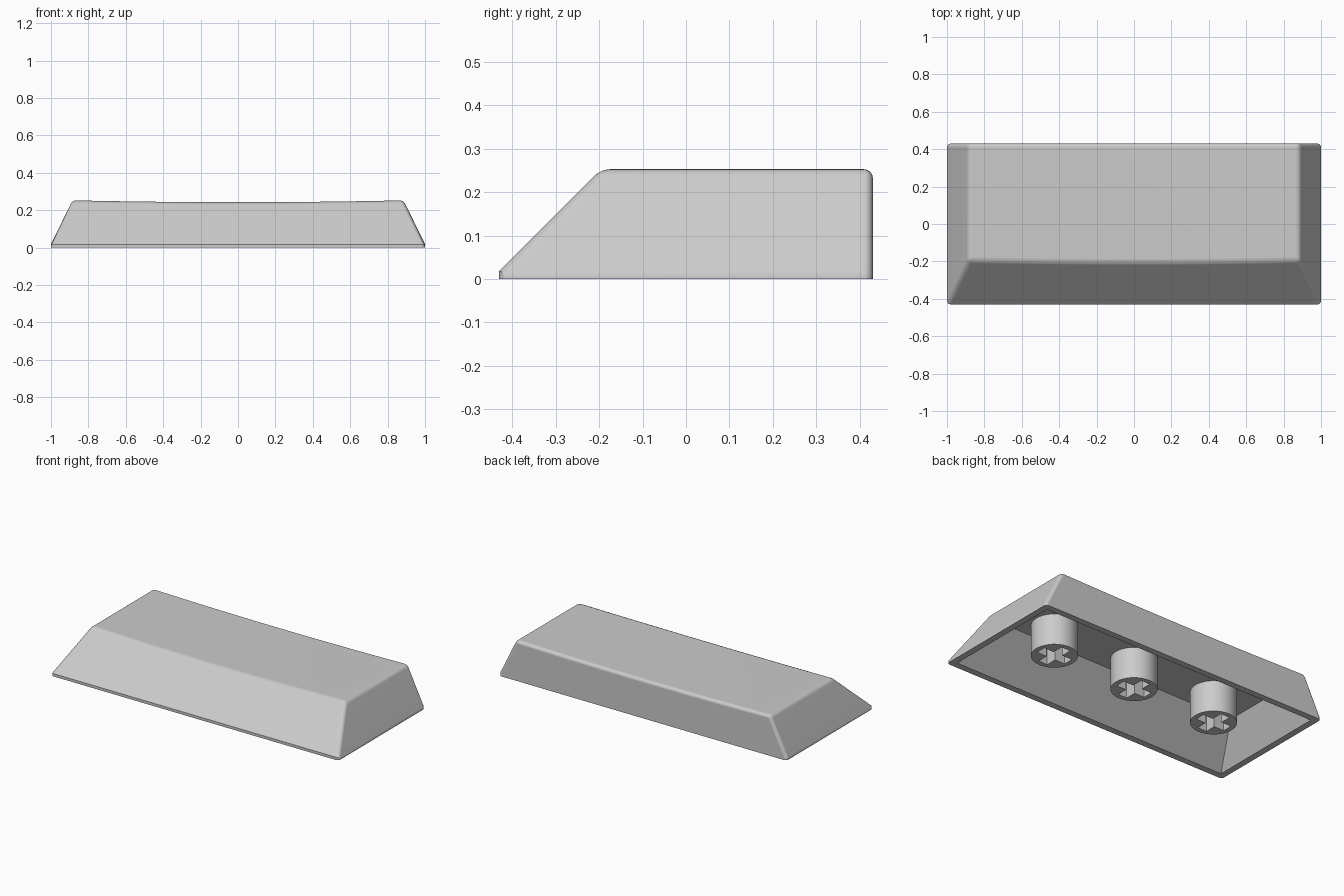
import bpy
import bmesh
import math

cube = bpy.data.objects.get("Cube")
if cube:
    bpy.data.objects.remove(cube)

# Single plastic colour
plastic = bpy.data.materials.new("light grey plastic")
plastic.use_nodes = True
grey = (0.6, 0.6, 0.6, 1)
plastic.diffuse_color = grey
plastic.node_tree.nodes["Principled BSDF"].inputs["Base Color"].default_value = grey

FRONT, BACK, HALF = -0.43, 0.43, 1.0
LIP, TOP, TOP_HALF, DISH = 0.018, 0.253, 0.885, 0.01
WALL, CEILING = 0.04, 0.21
STEM_R, STEM_GAP, STEM_Z = 0.131, 0.579, 0.015


def add_object(name, bm):
    bmesh.ops.recalc_face_normals(bm, faces=bm.faces)
    mesh = bpy.data.meshes.new(name)
    bm.to_mesh(mesh)
    bm.free()
    mesh.materials.append(plastic)
    obj = bpy.data.objects.new(name, mesh)
    bpy.context.collection.objects.link(obj)
    return obj


def activate(obj):
    bpy.ops.object.select_all(action='DESELECT')
    obj.select_set(True)
    bpy.context.view_layer.objects.active = obj


def loft(lower, upper):
    """Closed solid between two matching rings of points."""
    bm = bmesh.new()
    a = [bm.verts.new(p) for p in lower]
    b = [bm.verts.new(p) for p in upper]
    bm.faces.new(a)
    bm.faces.new(b)
    for i in range(len(a)):
        j = (i + 1) % len(a)
        bm.faces.new((a[i], a[j], b[j], b[i]))
    return bm


def rect(half, front, back, z):
    return [(-half, front, z), (half, front, z), (half, back, z), (-half, back, z)]


def subtract(obj, cutter):
    cutter.hide_render = True
    activate(obj)
    mod = obj.modifiers.new("hollow", 'BOOLEAN')
    mod.operation, mod.solver, mod.object = 'DIFFERENCE', 'EXACT', cutter
    bpy.ops.object.modifier_apply(modifier=mod.name)
    bpy.data.objects.remove(cutter)


def smooth(obj):
    activate(obj)
    bpy.ops.object.shade_smooth_by_angle(angle=math.radians(32))


# Outer body: vertical lip, sloped front and sides, upright back, dished top
bm = bmesh.new()
base = [bm.verts.new(p) for p in rect(HALF, FRONT, BACK, 0)]
lip = [bm.verts.new(p) for p in rect(HALF, FRONT, BACK, LIP)]
front_row, back_row = [], []
COLUMNS = 16
for i in range(COLUMNS + 1):
    t = 2 * i / COLUMNS - 1
    z = TOP - DISH * (1 - t * t)
    front_row.append(bm.verts.new((t * TOP_HALF, FRONT + z - LIP, z)))
    back_row.append(bm.verts.new((t * TOP_HALF, BACK, z)))
bm.faces.new(base)
for i in range(4):
    j = (i + 1) % 4
    bm.faces.new((base[i], base[j], lip[j], lip[i]))
for i in range(COLUMNS):
    bm.faces.new((front_row[i], front_row[i + 1], back_row[i + 1], back_row[i]))
bm.faces.new([lip[0], lip[1]] + front_row[::-1])
bm.faces.new([lip[2], lip[3]] + back_row)
bm.faces.new((lip[1], lip[2], back_row[-1], front_row[-1]))
bm.faces.new((lip[3], lip[0], front_row[0], back_row[0]))
bmesh.ops.recalc_face_normals(bm, faces=bm.faces)

# Round the corners and the top rim, keep the lip line crisp
rounded = []
for e in bm.edges:
    za, zb = (v.co.z for v in e.verts)
    if e.calc_face_angle() > 0.3 and (abs(za - zb) > 0.015 or min(za, zb) > 0.1):
        rounded.append(e)
bmesh.ops.bevel(bm, geom=rounded, offset=0.02, segments=4, profile=0.5, affect='EDGES')
body = add_object("cap_body", bm)

# Hollow underside
cavity = add_object("cavity_cutter", loft(
    rect(HALF - WALL + 0.005, FRONT + WALL - 0.01, BACK - WALL, -0.01),
    rect(0.845, -0.17, BACK - WALL, CEILING)))
subtract(body, cavity)
smooth(body)
activate(body)
weighted = body.modifiers.new("even_shading", 'WEIGHTED_NORMAL')
weighted.keep_sharp = True

# Three mounting stems with cross-shaped sockets
ARM, SLOT, DEPTH = 0.1, 0.031, 0.17
corner = [(ARM, -SLOT), (ARM, SLOT), (SLOT, SLOT)]
for side, name in ((-1, "right_stem"), (0, "middle_stem"), (1, "left_stem")):
    bm = bmesh.new()
    bmesh.ops.create_cone(bm, cap_ends=True, segments=48, radius1=STEM_R,
                          radius2=STEM_R, depth=CEILING + 0.01 - STEM_Z)
    bmesh.ops.translate(bm, verts=bm.verts,
                        vec=(side * STEM_GAP, 0, (CEILING + 0.01 + STEM_Z) / 2))
    stem = add_object(name, bm)
    cross = []
    for k in range(4):
        c, s = round(math.cos(k * math.pi / 2)), round(math.sin(k * math.pi / 2))
        cross += [(side * STEM_GAP + x * c - y * s, x * s + y * c) for x, y in corner]
    socket = add_object("socket_cutter", loft(
        [(x, y, 0) for x, y in cross], [(x, y, DEPTH) for x, y in cross]))
    subtract(stem, socket)
    smooth(stem)
